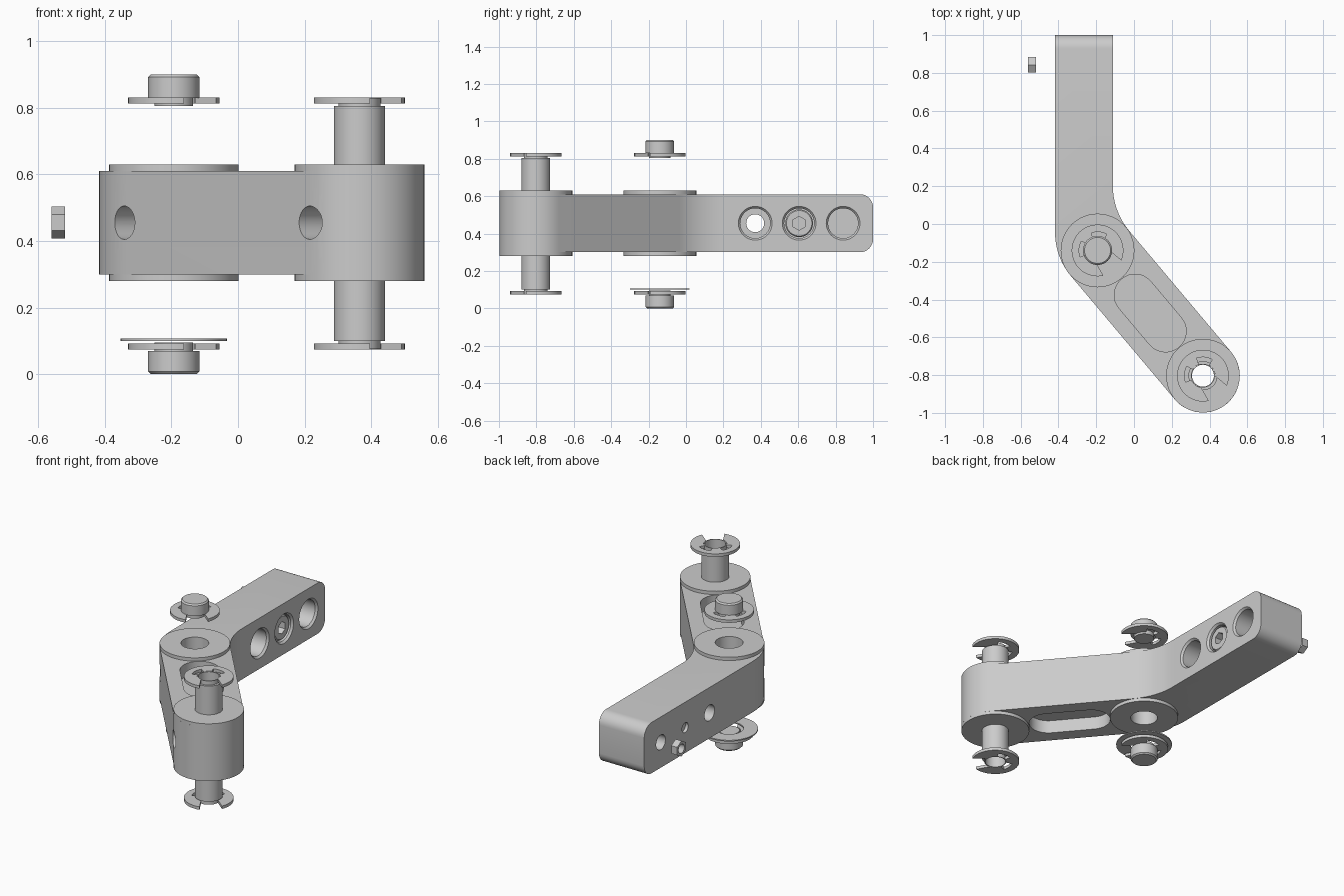
import bpy, bmesh, math
from mathutils import Vector

cube = bpy.data.objects.get("Cube")
if cube:
    bpy.data.objects.remove(cube)

grey = bpy.data.materials.new("machined_grey")
grey.use_nodes = True
COLOR = (0.6, 0.6, 0.6, 1)
grey.diffuse_color = COLOR
grey.node_tree.nodes["Principled BSDF"].inputs["Base Color"].default_value = COLOR

UP, SIDE = Vector((0, 0, 1)), Vector((1, 0, 0))
ELBOW, TIP = Vector((-0.193, -0.14, 0)), Vector((0.365, -0.803, 0))
ALONG = (TIP - ELBOW).normalized()          # direction of the slanted arm
OUT = Vector((ALONG.y, -ALONG.x, 0))        # outward normal of its outer wall
MID, TOP, BOTTOM = 0.455, 0.61, 0.30
BOSS_R, BORE_R = 0.195, 0.077


def finish(obj):
    obj.data.polygons.foreach_set("use_smooth", [True] * len(obj.data.polygons))
    obj.data.set_sharp_from_angle(angle=math.radians(30))


def make(name, bm):
    bmesh.ops.recalc_face_normals(bm, faces=bm.faces[:])
    mesh = bpy.data.meshes.new(name)
    bm.to_mesh(mesh)
    bm.free()
    mesh.materials.append(grey)
    obj = bpy.data.objects.new(name, mesh)
    bpy.context.collection.objects.link(obj)
    finish(obj)
    return obj


def lathe(name, profile, loc, axis=UP, steps=48, phase=0.0):
    """Revolve (radius, height) points; profiles clear of the axis become rings."""
    bm = bmesh.new()
    c, s = math.cos(phase), math.sin(phase)
    vs = [bm.verts.new((r * c, r * s, h)) for r, h in profile]
    for a, b in zip(vs, vs[1:]):
        bm.edges.new((a, b))
    if min(r for r, h in profile) > 0:
        bm.edges.new((vs[-1], vs[0]))
    bmesh.ops.spin(bm, geom=bm.verts[:] + bm.edges[:], cent=(0, 0, 0), axis=(0, 0, 1),
                   angle=math.tau, steps=steps)
    bmesh.ops.remove_doubles(bm, verts=bm.verts[:], dist=1e-5)
    bm.transform(axis.to_track_quat('Z', 'Y').to_matrix().to_4x4())
    bmesh.ops.translate(bm, verts=bm.verts[:], vec=loc)
    return make(name, bm)


def cylinder(name, r, h0, h1, loc, axis=UP, steps=48, phase=0.0):
    return lathe(name, [(0, h0), (r, h0), (r, h1), (0, h1)], loc, axis, steps, phase)


def ring(name, r0, r1, h0, h1, loc):
    return lathe(name, [(r0, h0), (r1, h0), (r1, h1), (r0, h1)], loc)


def prism(name, outline, z0, z1, round_end=False):
    bm = bmesh.new()
    face = bm.faces.new([bm.verts.new((p.x, p.y, z0)) for p in outline])
    new = bmesh.ops.extrude_face_region(bm, geom=[face])["geom"]
    bmesh.ops.translate(bm, vec=(0, 0, z1 - z0),
                        verts=[v for v in new if isinstance(v, bmesh.types.BMVert)])
    if round_end:
        edges = [e for e in bm.edges if all(v.co.y > 0.99 for v in e.verts)
                 and abs(e.verts[0].co.z - e.verts[1].co.z) < 0.01]
        bmesh.ops.bevel(bm, geom=edges, offset=0.07, segments=8, profile=0.5, affect='EDGES')
    return make(name, bm)


def arc(center, r, a0, a1, n):
    return [Vector((center.x + r * math.cos(a), center.y + r * math.sin(a), 0))
            for a in (math.radians(a0 + (a1 - a0) * i / n) for i in range(n + 1))]


def fillet(corner, a, b, t, n=12):
    """Tangent arc at a corner, between unit directions a and b."""
    half = a.angle(b) / 2
    r = t * math.tan(half)
    center = corner + (a + b).normalized() * (t / math.cos(half))
    v0, v1 = (corner + a * t - center) / r, (corner + b * t - center) / r
    return [center + v0.slerp(v1, i / n).normalized() * r for i in range(n + 1)]


def cut(obj, cutters):
    for c in cutters:
        c.hide_render = True
        mod = obj.modifiers.new("cut", 'BOOLEAN')
        mod.operation, mod.solver, mod.object = 'DIFFERENCE', 'EXACT', c
    bpy.context.view_layer.update()
    dg = bpy.context.evaluated_depsgraph_get()
    mesh = bpy.data.meshes.new_from_object(obj.evaluated_get(dg))
    obj.modifiers.clear()
    obj.data = mesh
    finish(obj)
    for c in cutters:
        bpy.data.objects.remove(c)


# Arm body: straight bar, elbow bend, slanted link with a round end
LEFT, RIGHT, BACK = -0.418, -0.112, Vector((0, 1, 0))


def bend(x, side):
    p = ELBOW + side * BOSS_R
    return p + ALONG * ((x - p.x) / ALONG.x)


heading = math.degrees(math.atan2(ALONG.y, ALONG.x))
outline = [Vector((RIGHT, 1, 0)), Vector((LEFT, 1, 0))]
outline += fillet(bend(LEFT, OUT), BACK, ALONG, 0.13)
outline += arc(TIP, BOSS_R, heading - 90, heading + 90, 32)
outline += fillet(bend(RIGHT, -OUT), ALONG, BACK, 0.136)
body = prism("arm_body", outline, BOTTOM, TOP, round_end=True)

# Pivot bores with a locking hole each, and weight pockets above and below
cutters = []
for p in (ELBOW, TIP):
    cutters.append(cylinder("bore", BORE_R, 0.2, 0.7, p))
    cutters.append(cylinder("lock_hole", 0.05, 0, 0.3, p + UP * MID, OUT))
mid = (ELBOW + TIP) / 2
slot = arc(mid + ALONG * 0.125, 0.11, heading - 90, heading + 90, 16)
slot += arc(mid - ALONG * 0.125, 0.11, heading + 90, heading + 270, 16)
cutters += [prism("pocket", slot, 0.53, 0.7), prism("pocket", slot, 0.2, 0.38)]

# Counterbored cross holes in the straight bar
for y, r, depth in ((0.37, 0.048, -0.2), (0.605, 0.03, -0.2), (0.84, 0.045, -0.33)):
    loc = Vector((0, y, MID))
    cutters.append(lathe("counterbore", [(0, -0.31), (0.08, -0.31), (0.08, -0.124),
                                         (0.092, -0.11), (0.092, 0), (0, 0)], loc, SIDE))
    cutters.append(cylinder("through_hole", r, -0.5, depth, loc, SIDE))
cut(body, cutters)

# Raised boss faces at both pivots
for label, p in (("elbow", ELBOW), ("tip", TIP)):
    ring(label + "_boss_top", BORE_R, BOSS_R, TOP - 0.002, 0.63, p)
    ring(label + "_boss_bottom", BORE_R, BOSS_R, 0.28, BOTTOM + 0.002, p)

# Hollow pivot pin with a narrow neck at each end
neck, inner = 0.063, 0.058
lathe("pivot_pin", [(inner, 0.075), (neck, 0.075), (neck, 0.1), (BORE_R, 0.1),
                    (BORE_R, 0.805), (neck, 0.805), (neck, 0.83), (inner, 0.83)], TIP)

# Retaining clips: open ring with three gripping tabs
O = Vector((0, 0, 0))
clip = arc(O, 0.137, 27, 333, 48) + arc(O, 0.064, 312, 250, 8)
clip += arc(O, 0.098, 250, 200, 8) + arc(O, 0.064, 200, 160, 6)
clip += arc(O, 0.098, 160, 110, 8) + arc(O, 0.064, 110, 48, 8)
turn = math.radians(heading)
for label, p in (("elbow", ELBOW), ("tip", TIP)):
    for level, z in (("top", 0.813), ("bottom", 0.074)):
        c = prism(f"{label}_clip_{level}", clip, 0, 0.018)
        c.location, c.rotation_euler.z = p + UP * z, turn

# Elbow end caps, mirrored top and bottom, and the thin washer
cap = [(0, 0.805), (0.058, 0.805), (0.058, 0.83), (BORE_R, 0.83),
       (BORE_R, 0.892), (0.069, 0.9), (0, 0.9)]
lathe("elbow_cap_top", cap, ELBOW)
lathe("elbow_cap_bottom", [(r, 0.9 - z) for r, z in cap], ELBOW)
ring("elbow_washer", 0.08, 0.16, 0.1, 0.107, ELBOW)

# Socket screw in the middle cross hole
at = Vector((0, 0.605, MID))
screw = lathe("socket_screw", [(0, -0.4), (0.028, -0.4), (0.028, -0.305), (0.074, -0.305),
                               (0.074, -0.135), (0.068, -0.128), (0, -0.128)], at, SIDE)
cut(screw, [cylinder("socket", 0.037, -0.18, 0, at, SIDE, 6, math.pi / 6)])

# Loose hex nut
at = Vector((0, 0.843, MID))
nut = cylinder("hex_nut", 0.048, -0.56, -0.52, at, SIDE, 6, math.pi / 6)
cut(nut, [cylinder("nut_hole", 0.028, -0.7, -0.4, at, SIDE, 24)])
